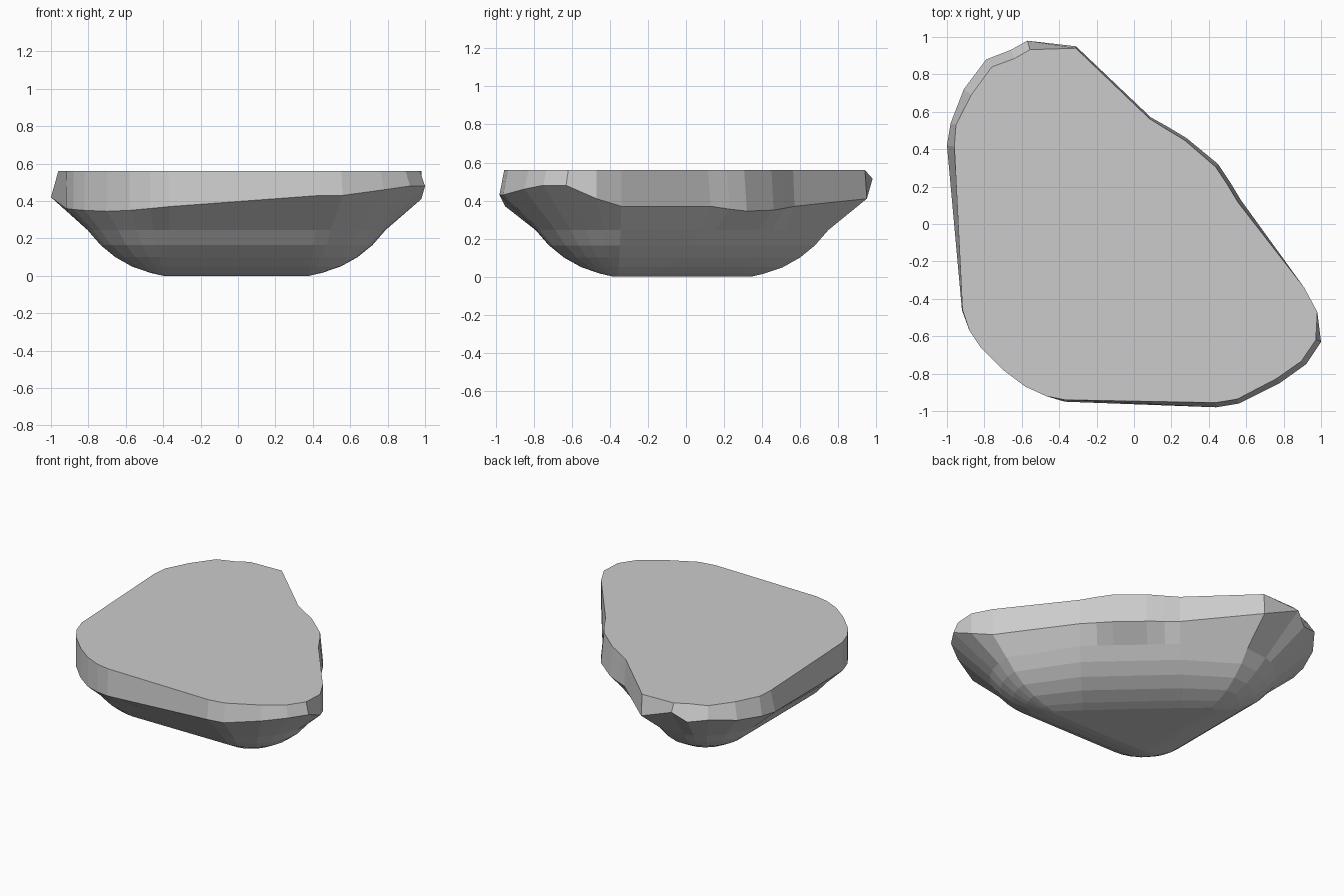
import bpy, bmesh
from mathutils import Vector

if "Cube" in bpy.data.objects:
    bpy.data.objects.remove(bpy.data.objects["Cube"])

# Widest outline of the stone: x, y, height, inset of the top edge
RIM = [
    (-1.0, .42, .42, .04), (-.98, .54, .43, .03), (-.91, .72, .45, .05),
    (-.79, .88, .48, .05), (-.66, .93, .45, .05), (-.57, .98, .515, .05),
    (-.31, .95, .41, .01), (.09, .57, .37, .01), (.18, .52, .36, .015),
    (.28, .46, .35, .015), (.45, .32, .345, .02), (.51, .23, .355, .02),
    (.57, .13, .37, .02), (.91, -.34, .37, 0), (.98, -.47, .41, 0),
    (1.0, -.63, .48, .03), (.92, -.75, .48, .03), (.78, -.85, .46, .03),
    (.56, -.96, .43, .025), (.44, -.98, .43, .025), (-.37, -.95, .37, .01),
    (-.47, -.92, .36, 0), (-.58, -.87, .35, 0), (-.70, -.78, .345, 0),
    (-.82, -.66, .35, 0), (-.88, -.57, .355, 0), (-.92, -.46, .36, .003),
]
# Triangle that the rounded underside swells out from
CORE = [Vector(c) for c in ((-.38, -.36), (.36, -.36), (-.38, .32))]
# Underside curve: distance out from the core, height
BELLY = [(.02, 0), (.09, .016), (.19, .05), (.28, .10), (.36, .165), (.43, .245)]
TOP = .56


def nearest_on_core(p):
    best = []
    for a, b in zip(CORE, CORE[1:] + CORE[:1]):
        t = max(0, min(1, (p - a).dot(b - a) / (b - a).length_squared))
        best.append(a + (b - a) * t)
    return min(best, key=lambda q: (p - q).length)


bm = bmesh.new()
rows = []
for x, y, z, inset in RIM:
    p = Vector((x, y))
    c = nearest_on_core(p)
    out = (p - c).normalized()
    column = [(*(c + out * d), h) for d, h in BELLY]
    column += [(x, y, z), (*(p - out * inset), TOP)]
    rows.append([bm.verts.new(co) for co in column])

# Sides, underside and flat top
for a, b in zip(rows, rows[1:] + rows[:1]):
    for k in range(len(a) - 1):
        bm.faces.new((a[k], a[k + 1], b[k + 1], b[k]))
bm.faces.new([r[0] for r in rows])
bm.faces.new([r[-1] for r in reversed(rows)])
bmesh.ops.remove_doubles(bm, verts=bm.verts, dist=.0005)
bmesh.ops.recalc_face_normals(bm, faces=bm.faces)

mesh = bpy.data.meshes.new("flat_topped_stone")
bm.to_mesh(mesh)
bm.free()
bpy.context.collection.objects.link(bpy.data.objects.new("flat_topped_stone", mesh))
